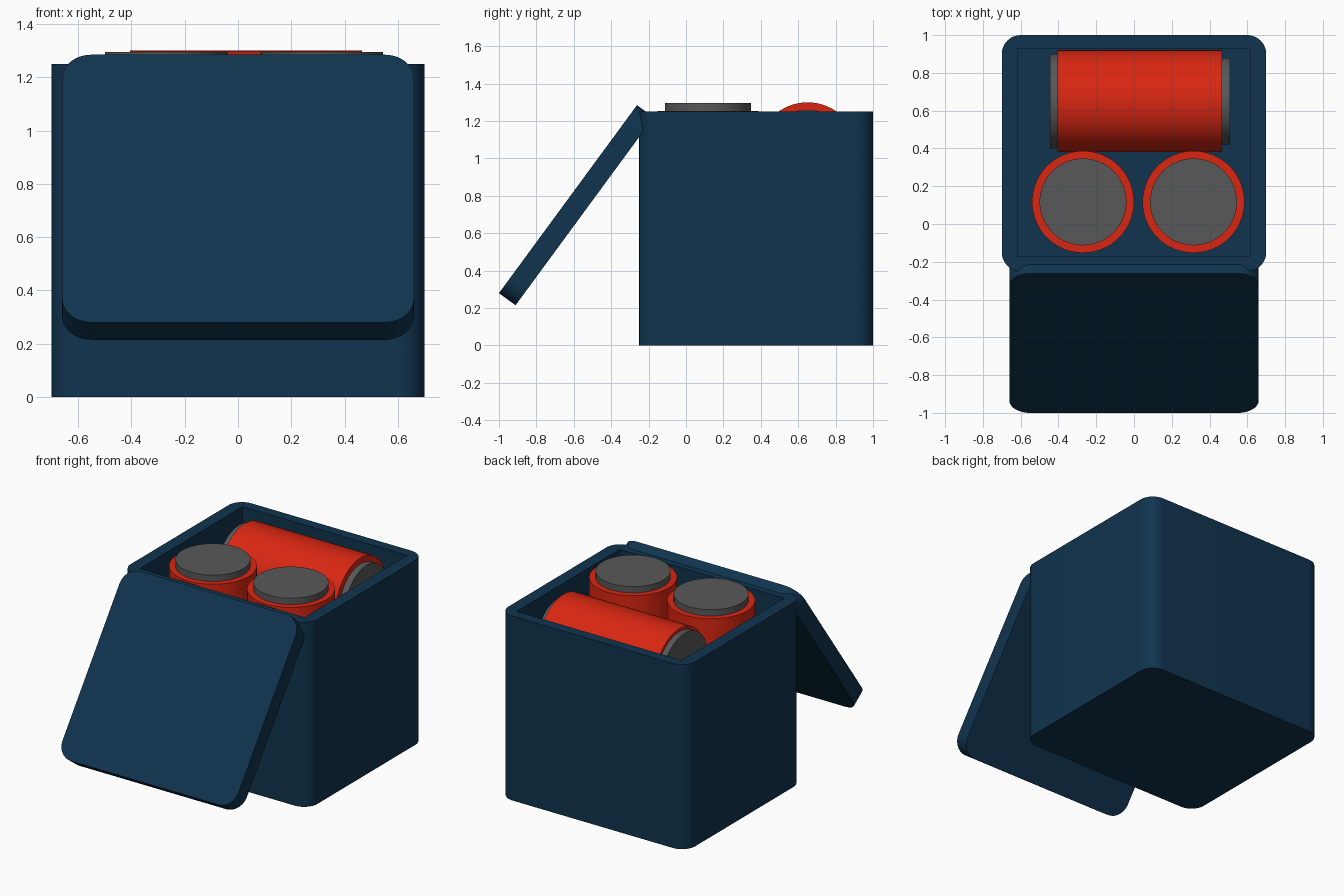
import bpy, bmesh, math
from mathutils import Matrix, Vector

if "Cube" in bpy.data.objects:
    bpy.data.objects.remove(bpy.data.objects["Cube"])


def material(name, rgb):
    mat = bpy.data.materials.new(name)
    mat.use_nodes = True
    mat.diffuse_color = (*rgb, 1)
    bsdf = mat.node_tree.nodes["Principled BSDF"]
    bsdf.inputs["Base Color"].default_value = (*rgb, 1)
    bsdf.inputs["Roughness"].default_value = 0.6
    return mat


navy = material("navy", (0.005, 0.034, 0.077))
red = material("red", (0.70, 0.020, 0.006))
grey = material("grey", (0.098, 0.098, 0.098))


def finish(name, bm, mat, matrix=Matrix()):
    bmesh.ops.recalc_face_normals(bm, faces=bm.faces)
    mesh = bpy.data.meshes.new(name)
    bm.to_mesh(mesh)
    bm.free()
    obj = bpy.data.objects.new(name, mesh)
    bpy.context.collection.objects.link(obj)
    obj.matrix_world = matrix
    mesh.materials.append(mat)
    return obj


def activate(obj):
    bpy.ops.object.select_all(action="DESELECT")
    obj.select_set(True)
    bpy.context.view_layer.objects.active = obj


def smooth(obj):
    activate(obj)
    bpy.ops.object.shade_smooth_by_angle(angle=math.radians(35))


def slab(name, size, radius, mat, matrix):
    """Block with its four upright edges rounded, centred on the matrix."""
    bm = bmesh.new()
    bmesh.ops.create_cube(bm, size=1)
    bmesh.ops.scale(bm, vec=size, verts=bm.verts)
    if radius:
        upright = [e for e in bm.edges
                   if abs(e.verts[0].co.z - e.verts[1].co.z) > size[2] / 2]
        bmesh.ops.bevel(bm, geom=upright, offset=radius, segments=10,
                        profile=0.5, affect="EDGES")
    return finish(name, bm, mat, matrix)


# Open box: rounded block with a square cavity
box = slab("box", (1.4, 1.25, 1.25), 0.1, navy,
           Matrix.Translation((0, 0.375, 0.625)))
cavity = slab("cavity_cutter", (1.235, 1.1, 1.25), 0, navy,
              Matrix.Translation((0, 0.38, 0.705)))
cavity.hide_render = True
cut = box.modifiers.new("cavity", "BOOLEAN")
cut.operation = "DIFFERENCE"
cut.solver = "EXACT"
cut.object = cavity
activate(box)
bpy.ops.object.modifier_apply(modifier=cut.name)
bpy.data.objects.remove(cavity)
smooth(box)

# Lid leaning against the front of the box
low, high = Vector((0, -1.0, 0.28)), Vector((0, -0.262, 1.285))
along = (high - low).normalized()
outward = Vector((1, 0, 0)).cross(along)
thick = 0.11
centre = (low + high) / 2 - outward * thick / 2
frame = Matrix((Vector((1, 0, 0)), along, outward)).transposed().to_4x4()
lid = slab("lid", (1.32, (high - low).length, thick), 0.11, navy,
           Matrix.Translation(centre) @ frame)
smooth(lid)


# Cans: red body with a grey cap at each end
def cylinder(name, radius, start, end, mat, matrix):
    bm = bmesh.new()
    bmesh.ops.create_cone(bm, cap_ends=True, segments=64, radius1=radius,
                          radius2=radius, depth=end - start)
    bmesh.ops.translate(bm, vec=(0, 0, (start + end) / 2), verts=bm.verts)
    smooth(finish(name, bm, mat, matrix))


def can(name, matrix):
    half = 0.435
    cylinder(name + "_body", 0.27, -half, half, red, matrix)
    cylinder(name + "_top_cap", 0.23, half, half + 0.043, grey, matrix)
    cylinder(name + "_bottom_cap", 0.25, -half - 0.04, -half, grey, matrix)


can("right_can", Matrix.Translation((-0.27, 0.117, 0.818)))
can("left_can", Matrix.Translation((0.315, 0.117, 0.818)))
can("lying_can", Matrix.Translation((0.03, 0.65, 1.03))
    @ Matrix.Rotation(math.pi / 2, 4, "Y"))
